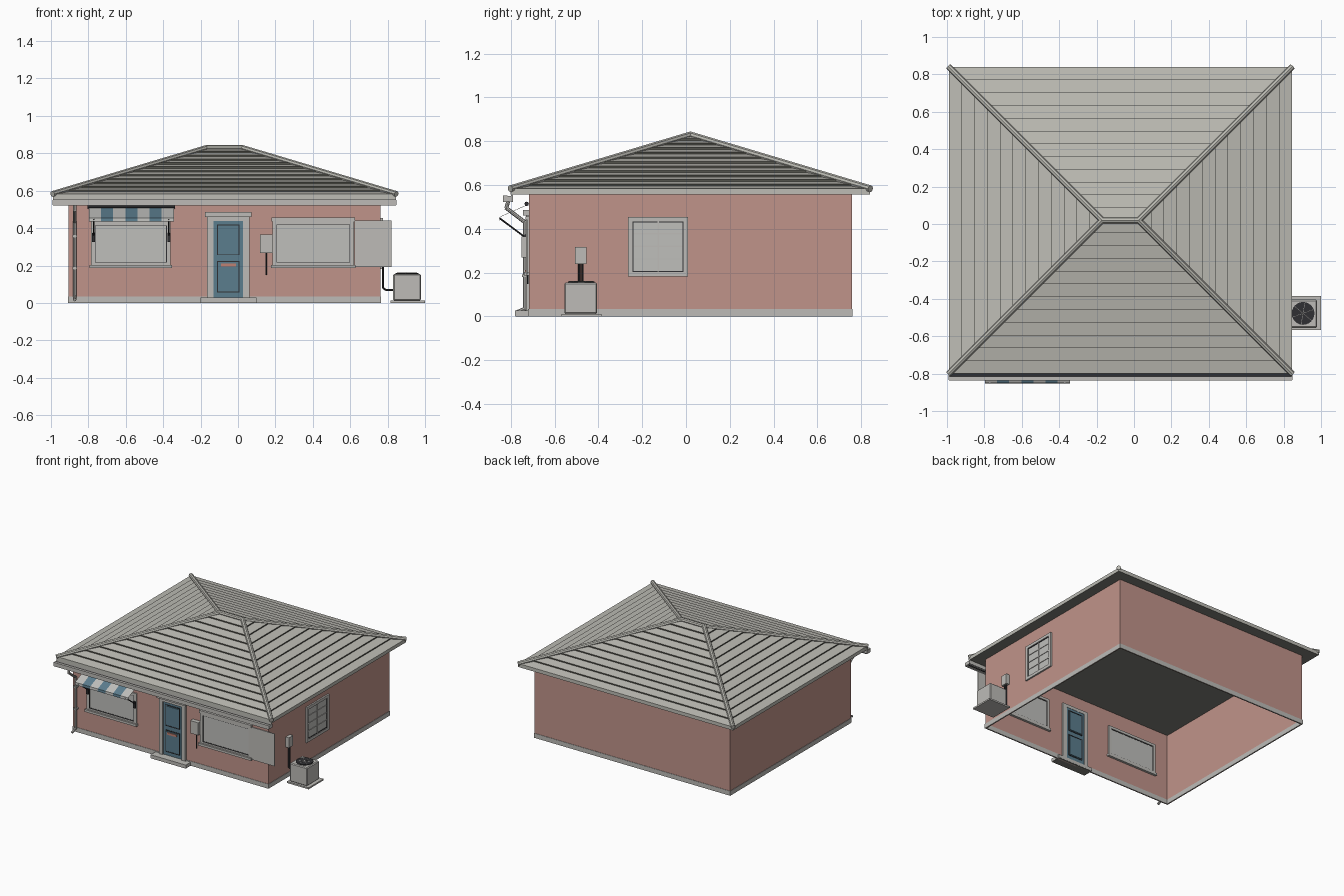
import bpy, bmesh, math
from mathutils import Vector, Matrix

cube = bpy.data.objects.get("Cube")
if cube:
    bpy.data.objects.remove(cube, do_unlink=True)


def material(name, r, g, b):
    m = bpy.data.materials.new(name)
    m.use_nodes = True
    m.diffuse_color = (r, g, b, 1)
    m.node_tree.nodes["Principled BSDF"].inputs["Base Color"].default_value = (r, g, b, 1)
    return m


GREY = material("stone_grey", 0.51, 0.5, 0.475)
ROOF = material("roof_grey", 0.51, 0.505, 0.46)
PINK = material("pink_render", 0.53, 0.295, 0.255)
BLUE = material("door_blue", 0.105, 0.205, 0.27)
DARK = material("dark_metal", 0.03, 0.03, 0.033)
SHADE = material("tile_edge", 0.085, 0.085, 0.07)
SOFFIT = material("underside_grey", 0.21, 0.21, 0.185)
GLASS = material("pale_pane", 0.52, 0.52, 0.5)
RED = material("letter_red", 0.52, 0.22, 0.17)

LEFT, RIGHT, FRONT, BACK = -0.905, 0.76, -0.715, 0.755   # wall faces


def finish(name, bm, *mats):
    bmesh.ops.recalc_face_normals(bm, faces=bm.faces)
    mesh = bpy.data.meshes.new(name)
    bm.to_mesh(mesh)
    bm.free()
    obj = bpy.data.objects.new(name, mesh)
    bpy.context.collection.objects.link(obj)
    for m in mats:
        mesh.materials.append(m)
    return obj


def box_mesh(lo, hi):
    bm = bmesh.new()
    lo, hi = Vector(lo), Vector(hi)
    bmesh.ops.create_cube(bm, size=1, matrix=Matrix.Translation((lo + hi) / 2)
                          @ Matrix.Diagonal((*(hi - lo), 1)))
    return bm


def box(name, x, y, z, mat):
    return finish(name, box_mesh((x[0], y[0], z[0]), (x[1], y[1], z[1])), mat)


def on_wall(name, side, u, d, z, mat):
    """Box placed by distance d outward from the front or right wall."""
    if side == "front":
        return box(name, u, (FRONT - d[1], FRONT - d[0]), z, mat)
    return box(name, (RIGHT + d[0], RIGHT + d[1]), u, z, mat)


def ring(name, x, y, z, thick, mat):
    """Four-sided shell, open above and below."""
    bm = box_mesh((x[0], y[0], z[0]), (x[1], y[1], z[1]))
    caps = [f for f in bm.faces if abs(f.normal.z) > 0.5]
    bmesh.ops.delete(bm, geom=caps, context='FACES_ONLY')
    obj = finish(name, bm, mat)
    mod = obj.modifiers.new("thickness", 'SOLIDIFY')
    mod.thickness, mod.offset = thick, 0
    return obj


def rod(name, points, radius, mat, sides=8):
    bm = bmesh.new()
    overlap = min(radius * 0.6, 0.005)
    for a, b in zip(points, points[1:]):
        a, b = Vector(a), Vector(b)
        turn = (b - a).to_track_quat('Z', 'Y').to_matrix().to_4x4()
        bmesh.ops.create_cone(bm, cap_ends=True, segments=sides, radius1=radius,
                              radius2=radius, depth=(b - a).length + overlap,
                              matrix=Matrix.Translation((a + b) / 2) @ turn)
    return finish(name, bm, mat)


def frame(name, side, u, z, w, d, mat):
    on_wall(name + "_left", side, (u[0], u[0] + w), d, z, mat)
    on_wall(name + "_right", side, (u[1] - w, u[1]), d, z, mat)
    inner = (u[0] + w, u[1] - w)
    on_wall(name + "_top", side, inner, d, (z[1] - w, z[1]), mat)
    on_wall(name + "_bottom", side, inner, d, (z[0], z[0] + w), mat)


# Walls and base course
ring("walls", (LEFT, RIGHT), (FRONT, BACK), (0, 0.565), 0.006, PINK)
ring("base_course", (LEFT, RIGHT), (FRONT, BACK), (0, 0.035), 0.014, GREY)

# Hipped roof in stepped courses
X0, X1, Y0, Y1 = -0.99, 0.845, -0.80, 0.84
HALF = (Y1 - Y0) / 2
EAVE, RISE, COURSES, STEP = 0.574, 0.25, 12, 0.009
bm = bmesh.new()


def roof_loop(inset, z):
    return [bm.verts.new(p) for p in ((X0 + inset, Y0 + inset, z), (X1 - inset, Y0 + inset, z),
                                      (X1 - inset, Y1 - inset, z), (X0 + inset, Y1 - inset, z))]


def bridge(a, b, index):
    for i in range(4):
        j = (i + 1) % 4
        bm.faces.new((a[i], a[j], b[j], b[i])).material_index = index


last = roof_loop(0, 0.556)
bm.faces.new(last).material_index = 2
for k in range(COURSES):
    d0, d1 = HALF * k / COURSES, min(HALF * (k + 1) / COURSES, HALF - 0.001)
    low = roof_loop(d0, EAVE + RISE * k / COURSES + STEP)
    bridge(last, low, 1 if k else 0)
    last = roof_loop(d1, EAVE + RISE * (k + 1) / COURSES)
    bridge(low, last, 0)
bm.faces.new(last)
finish("roof", bm, ROOF, SHADE, SOFFIT)

# Ridge and hip caps
MID = (Y0 + Y1) / 2
ends = [Vector((X0 + HALF, MID, EAVE + RISE + 0.004)), Vector((X1 - HALF, MID, EAVE + RISE + 0.004))]
rod("ridge_cap", ends, 0.016, ROOF)
for end, x, tag in ((ends[0], X0, "left_side"), (ends[1], X1, "right_side")):
    for y, face in ((Y0, "front"), (Y1, "back")):
        rod(f"hip_cap_{face}_{tag}", [end, (x, y, EAVE + 0.009)], 0.016, ROOF)

# Gutter channel and downpipe
box("gutter_floor", (X0, X1), (-0.82, -0.79), (0.525, 0.53), DARK)
box("gutter_lip", (X0, X1), (-0.836, -0.815), (0.522, 0.552), GREY)
box("gutter_back", (X0, X1), (-0.798, -0.79), (0.522, 0.556), GREY)
for x in (X0, X1):
    box("gutter_end", (x - 0.003, x + 0.003), (-0.834, -0.79), (0.524, 0.55), GREY)
PX = -0.873
rod("downpipe", [(PX, -0.812, 0.523), (PX, -0.82, 0.495), (PX, -0.735, 0.43),
                 (PX, -0.735, 0.035), (PX, -0.775, 0.018)], 0.009, GREY)
for z in (0.35, 0.18):
    box("pipe_bracket", (PX - 0.013, PX + 0.013), (-0.748, FRONT), (z, z + 0.012), GREY)

# Front windows
for tag, u, top in (("left_hand", (-0.785, -0.36), 0.435), ("right_hand", (0.185, 0.62), 0.44)):
    frame(f"{tag}_window_frame", "front", u, (0.195, top), 0.02, (-0.014, 0.012), GREY)
    frame(f"{tag}_window_seal", "front", (u[0] + 0.02, u[1] - 0.02), (0.215, top - 0.02),
          0.004, (-0.01, 0.009), DARK)
    on_wall(f"{tag}_window_pane", "front", (u[0] + 0.02, u[1] - 0.02), (-0.008, 0.006),
            (0.21, top - 0.015), GLASS)
    on_wall(f"{tag}_window_sill", "front", (u[0] - 0.008, u[1] + 0.008), (-0.02, 0.025),
            (0.186, 0.204), GREY)
on_wall("right_hand_window_head", "front", (0.18, 0.625), (0, 0.018), (0.435, 0.456), GREY)
on_wall("open_shutter", "front", (0.622, 0.822), (0.008, 0.014), (0.192, 0.442), GREY)

# Side window with bars
frame("side_window_frame", "right", (-0.265, 0.01), (0.182, 0.455), 0.022, (-0.014, 0.014), GREY)
frame("side_window_seal", "right", (-0.243, -0.012), (0.204, 0.433), 0.004, (-0.01, 0.01), DARK)
on_wall("side_window_pane", "right", (-0.245, -0.01), (-0.008, 0.006), (0.2, 0.44), GLASS)
for i in range(1, 4):
    z = 0.205 + 0.0575 * i
    on_wall("side_window_bar", "right", (-0.243, -0.012), (0.006, 0.01), (z - 0.003, z + 0.003), GREY)
on_wall("side_window_upright", "right", (-0.131, -0.124), (0.006, 0.011), (0.205, 0.435), GREY)

# Door, surround and step
box("door_step", (-0.2, 0.1), (-0.78, -0.70), (0.003, 0.028), GREY)
box("door_step_underside", (-0.199, 0.099), (-0.779, -0.701), (0, 0.003), SOFFIT)
on_wall("door_leaf", "front", (-0.132, 0.028), (-0.012, 0.008), (0.03, 0.44), BLUE)
for z in ((0.055, 0.225), (0.255, 0.42)):
    for face, trim, panel in (("outer", (0.006, 0.011), (0.006, 0.013)),
                              ("inner", (-0.015, -0.01), (-0.017, -0.01))):
        frame(f"door_{face}_moulding", "front", (-0.113, 0.009), z, 0.005, trim, DARK)
        on_wall(f"door_{face}_panel", "front", (-0.104, 0.0), panel,
                (z[0] + 0.01, z[1] - 0.01), BLUE)
on_wall("letter_flap", "front", (-0.09, -0.012), (0.006, 0.02), (0.195, 0.212), RED)
for x in (-0.165, 0.028):
    on_wall("door_jamb", "front", (x, x + 0.033), (-0.014, 0.016), (0.028, 0.455), GREY)
on_wall("door_head", "front", (-0.165, 0.061), (-0.014, 0.016), (0.438, 0.462), GREY)
on_wall("door_cornice", "front", (-0.176, 0.072), (0, 0.028), (0.46, 0.486), GREY)

# Striped awning with folding arms
bm = bmesh.new()
rows = []
AX0, AX1, STRIPES = -0.797, -0.343, 7
for y, z in ((-0.725, 0.51), (-0.85, 0.455), (-0.852, 0.436)):
    rows.append([bm.verts.new((AX0 + (AX1 - AX0) * i / STRIPES, y, z)) for i in range(STRIPES + 1)])
for a, b in zip(rows, rows[1:]):
    for i in range(STRIPES):
        bm.faces.new((a[i], b[i], b[i + 1], a[i + 1])).material_index = i % 2
awning = finish("awning_cloth", bm, GLASS, BLUE)
awning.modifiers.new("thickness", 'SOLIDIFY').thickness = 0.002
rod("awning_roller", [(AX0 - 0.005, -0.727, 0.514), (AX1 + 0.005, -0.727, 0.514)], 0.01, DARK)
for x in (-0.772, -0.37):
    rod("awning_arm", [(x, -0.732, 0.36), (x, -0.85, 0.448)], 0.004, DARK)
    box("awning_bracket", (x - 0.008, x + 0.008), (-0.738, FRONT), (0.325, 0.375), DARK)

# Meter box and cable on the front
on_wall("meter_box", "front", (0.118, 0.185), (0, 0.035), (0.268, 0.365), GREY)
rod("meter_cable", [(0.15, -0.722, 0.27), (0.15, -0.722, 0.15)], 0.004, DARK)

# Cooling unit on its pad, with wall box and hoses
box("unit_pad", (0.815, 1.0), (-0.567, -0.385), (0, 0.012), GREY)
unit = box("cooling_unit", (0.83, 0.978), (-0.555, -0.405), (0.012, 0.154), GREY)
unit.modifiers.new("rounding", 'BEVEL').width = 0.006
C = Vector((0.904, -0.478, 0.157))
rod("fan_well", [C - Vector((0, 0, 0.003)), C], 0.061, DARK, 24)
for i in range(3):
    a = math.radians(20 + 60 * i)
    arm = Vector((math.cos(a), math.sin(a), 0)) * 0.057
    lift = Vector((0, 0, 0.003))
    rod("fan_guard", [C - arm + lift, C + arm + lift], 0.0015, GREY, 6)
on_wall("isolator_box", "right", (-0.507, -0.455), (0, 0.03), (0.24, 0.318), GREY)
for y in (-0.487, -0.472):
    rod("unit_hose", [(0.775, y, 0.24), (0.775, y, 0.08), (0.79, y, 0.07), (0.835, y, 0.068)],
        0.005, DARK)
